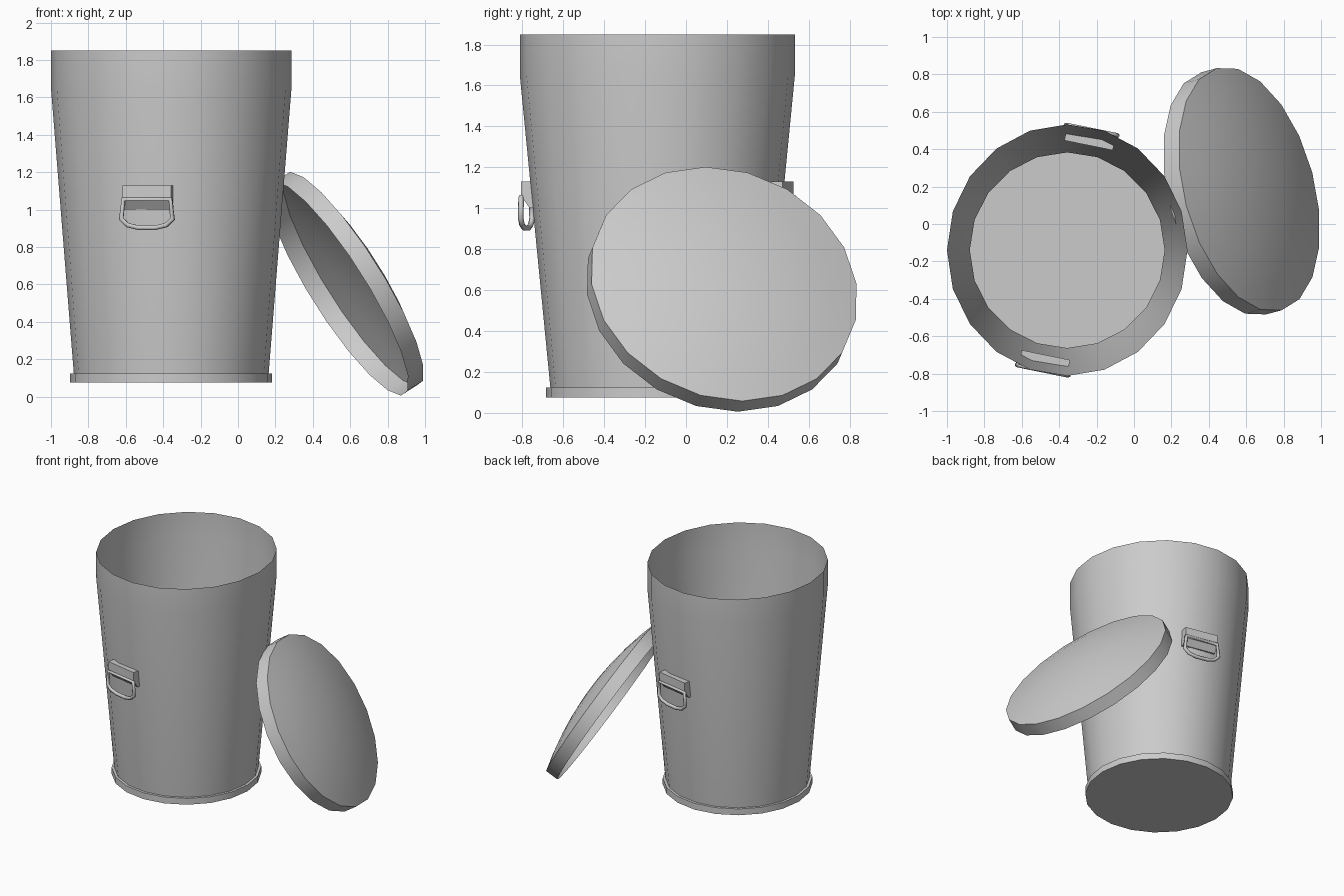
import bpy, bmesh
from math import cos, sin, pi, radians
from mathutils import Matrix, Vector

if "Cube" in bpy.data.objects:
    bpy.data.objects.remove(bpy.data.objects["Cube"])

SIDES = 20


def finish(name, bm, matrix, smooth=True):
    bmesh.ops.remove_doubles(bm, verts=bm.verts, dist=1e-5)
    bmesh.ops.recalc_face_normals(bm, faces=bm.faces)
    mesh = bpy.data.meshes.new(name)
    bm.to_mesh(mesh)
    bm.free()
    ob = bpy.data.objects.new(name, mesh)
    bpy.context.collection.objects.link(ob)
    ob.matrix_world = matrix
    if smooth:
        bpy.ops.object.select_all(action='DESELECT')
        bpy.context.view_layer.objects.active = ob
        ob.select_set(True)
        bpy.ops.object.shade_smooth_by_angle(angle=radians(30))
    return ob


def lathe(name, profile, matrix, cap_first=False):
    """Join elliptical rings (rx, ry, z) into one shell."""
    bm = bmesh.new()
    rings = []
    for rx, ry, z in profile:
        if rx == 0:
            rings.append([bm.verts.new((0, 0, z))] * SIDES)
        else:
            rings.append([bm.verts.new((rx * cos(2 * pi * i / SIDES),
                                        ry * sin(2 * pi * i / SIDES), z))
                          for i in range(SIDES)])
    for a, b in zip(rings, rings[1:]):
        for i in range(SIDES):
            j = (i + 1) % SIDES
            quad = [a[i], a[j], b[j], b[i]]
            bm.faces.new(list(dict.fromkeys(quad)))
    if cap_first:
        bm.faces.new(rings[0])
    return finish(name, bm, matrix)


# bin body: base ring, tapered wall, straight top band
bin_place = Matrix.Translation((-0.357, -0.14, 0))
lathe("bin_body", [(0.54, 0.543, 0.075), (0.54, 0.543, 0.125),
                   (0.521, 0.523, 0.125), (0.643, 0.672, 1.65),
                   (0.643, 0.672, 1.85)], bin_place, cap_first=True)

# lid: flange and shallow dome, leaning on the bin
n = Vector((0.825, 0.22, 0.52)).normalized()
up = (Vector((0, 0, 1)) - n * n.z).normalized()
side = n.cross(up)
base = Vector((0.575, 0.175, 0.604)) - n * 0.05
lid_place = Matrix.Translation(base) @ Matrix((up, side, n)).transposed().to_4x4()
R, H, D = 0.67, 0.1, 0.1
dome = [(R * f, R * f, H + D * (1 - f * f)) for f in (1, 0.8, 0.6, 0.4, 0.2, 0)]
lathe("lid", [(R, R, 0)] + dome, lid_place)


def bracket(name, place):
    bm = bmesh.new()
    profile = [(-0.572, 1.13), (-0.652, 1.13), (-0.652, 1.06),
               (-0.61, 1.0), (-0.572, 1.0)]
    face = bm.faces.new([bm.verts.new((-0.132, y, z)) for y, z in profile])
    ext = bmesh.ops.extrude_face_region(bm, geom=[face])
    moved = [v for v in ext["geom"] if isinstance(v, bmesh.types.BMVert)]
    bmesh.ops.translate(bm, verts=moved, vec=(0.264, 0, 0))
    finish(name, bm, place, smooth=False)


def grip(name, place):
    half = [(0.045, 0.903), (0.105, 0.917), (0.14, 0.95), (0.128, 1.055)]
    pts = half + [(-x, z) for x, z in reversed(half)]
    cu = bpy.data.curves.new(name, 'CURVE')
    cu.dimensions = '3D'
    cu.bevel_depth = 0.014
    cu.bevel_resolution = 1
    sp = cu.splines.new('POLY')
    sp.points.add(len(pts) - 1)
    for p, (x, z) in zip(sp.points, pts):
        p.co = (x, -0.653, z, 1)
    sp.use_cyclic_u = True
    ob = bpy.data.objects.new(name, cu)
    bpy.context.collection.objects.link(ob)
    ob.matrix_world = place


# handles: bracket with hanging loop, front and back
for label, turn in (("front", -11.5), ("back", 168.5)):
    place = bin_place @ Matrix.Rotation(radians(turn), 4, 'Z')
    bracket(label + "_handle_bracket", place)
    grip(label + "_handle_loop", place)
